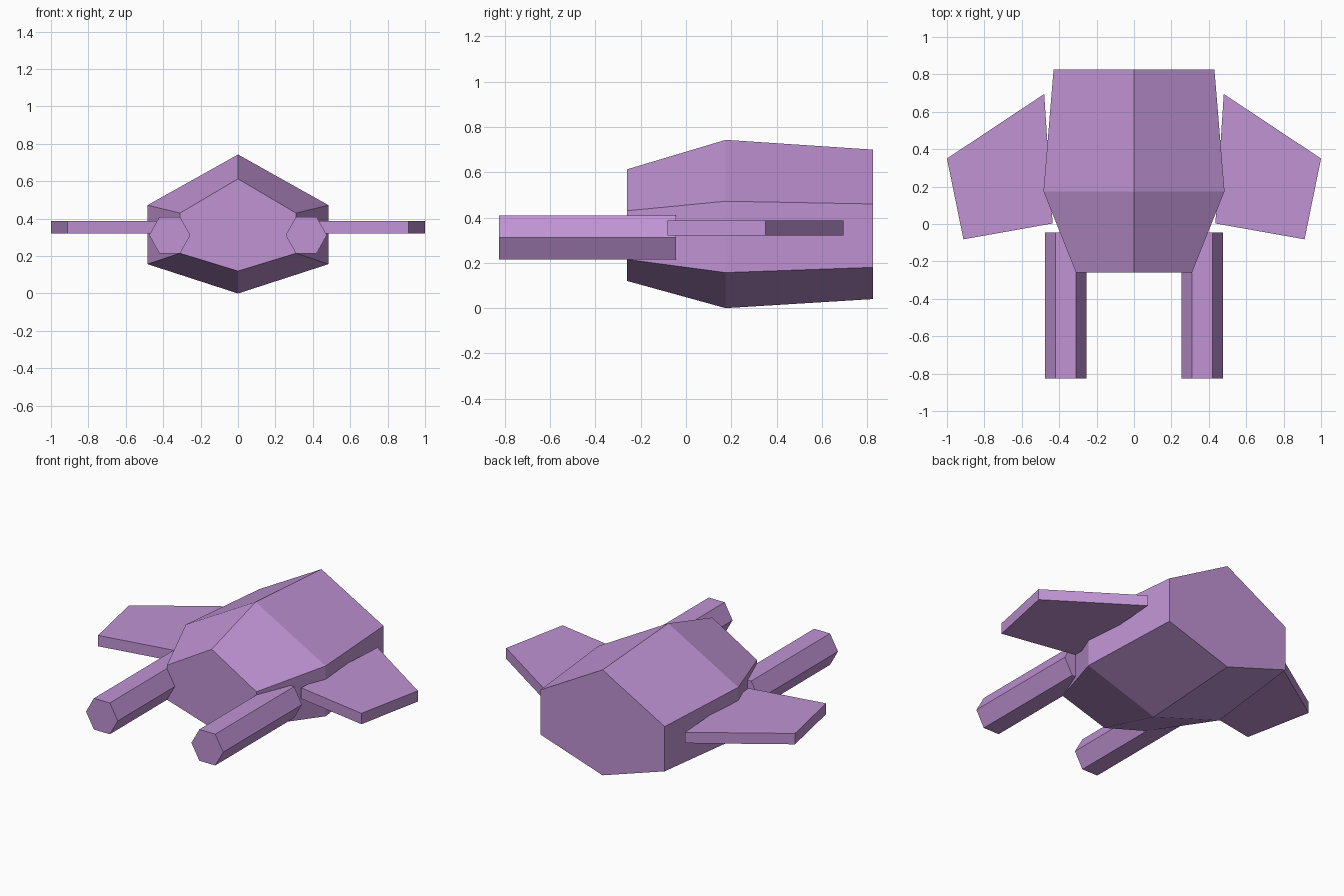
import bpy
import bmesh
from mathutils import Vector

cube = bpy.data.objects.get("Cube")
if cube:
    bpy.data.objects.remove(cube)

# Single flat colour
purple = bpy.data.materials.new("soft purple")
purple.use_nodes = True
colour = (0.527, 0.292, 0.658, 1)
purple.diffuse_color = colour
purple.node_tree.nodes["Principled BSDF"].inputs["Base Color"].default_value = colour


def loft(name, sections):
    """Skin a closed solid through matching rings of points."""
    bm = bmesh.new()
    rings = [[bm.verts.new(p) for p in ring] for ring in sections]
    for a, b in zip(rings, rings[1:]):
        for i in range(len(a)):
            j = (i + 1) % len(a)
            bm.faces.new((a[i], a[j], b[j], b[i]))
    bm.faces.new(rings[0])
    bm.faces.new(rings[-1])
    bmesh.ops.recalc_face_normals(bm, faces=bm.faces)
    mesh = bpy.data.meshes.new(name)
    bm.to_mesh(mesh)
    bm.free()
    mesh.materials.append(purple)
    obj = bpy.data.objects.new(name, mesh)
    bpy.context.collection.objects.link(obj)
    return obj


def hull_ring(y, half, bottom, low, high, top):
    """Six-sided hull section with a ridge above and a keel below."""
    return [Vector(p) for p in ((0, y, top), (half, y, high), (half, y, low),
                                (0, y, bottom), (-half, y, low), (-half, y, high))]


def barrel_ring(side, y):
    """Hexagon with its points to the sides."""
    cx, cz, r, h = side * 0.365, 0.312, 0.11, 0.098
    return [(cx + dx * r, y, cz + dz * h) for dx, dz in
            ((1, 0), (0.5, 1), (-0.5, 1), (-1, 0), (-0.5, -1), (0.5, -1))]


# Faceted hull: nose, widest point, tail
loft("hull", [hull_ring(-0.26, 0.31, 0.12, 0.215, 0.43, 0.613),
              hull_ring(0.175, 0.484, 0.0, 0.157, 0.472, 0.743),
              hull_ring(0.825, 0.43, 0.04, 0.18, 0.46, 0.70)])

# Paired forward barrels and flat side fins
fin_outline = [(0.48, 0.695), (1.0, 0.35), (0.912, -0.082), (0.435, 0.003)]
for label, side in (("left", 1), ("right", -1)):
    loft(label + "_barrel", [barrel_ring(side, y) for y in (-0.825, -0.045)])
    loft(label + "_fin", [[(side * x, y, z) for x, y in fin_outline]
                          for z in (0.32, 0.388)])
